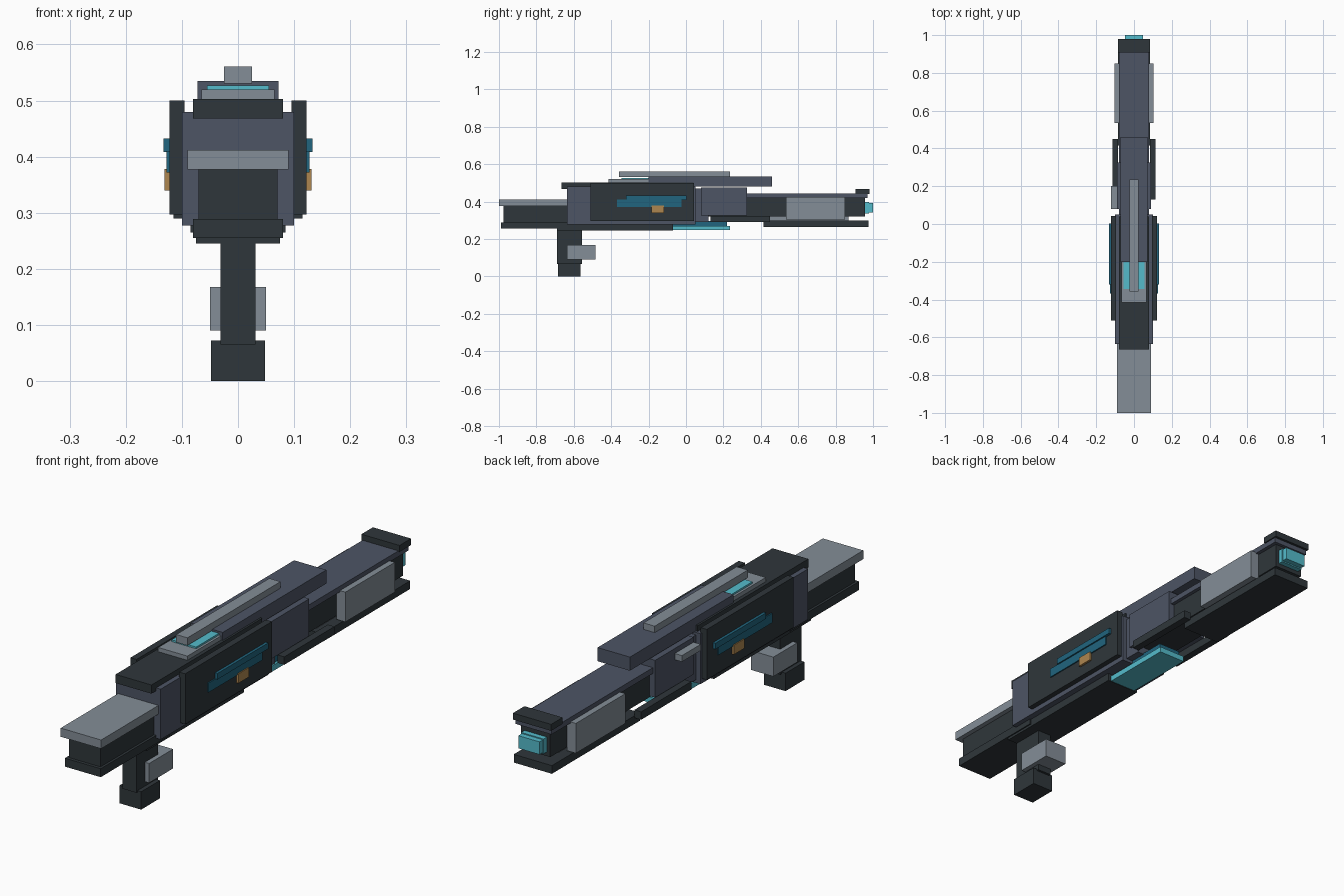
import bpy
import bmesh

default = bpy.data.objects.get("Cube")
if default:
    bpy.data.objects.remove(default, do_unlink=True)


def make_material(name, red, green, blue):
    material = bpy.data.materials.new(name)
    color = (red, green, blue, 1)
    material.diffuse_color = color
    material.use_nodes = True
    shader = next(n for n in material.node_tree.nodes if n.type == "BSDF_PRINCIPLED")
    shader.inputs["Base Color"].default_value = color
    return material


charcoal = make_material("charcoal", .028, .037, .043)
slate = make_material("slate", .075, .09, .13)
steel = make_material("steel", .23, .27, .31)
cyan = make_material("glow cyan", .09, .5, .6)
teal = make_material("deep teal", .015, .13, .21)
amber = make_material("amber", .42, .24, .08)


def box(name, material, x, y, z):
    """Box spanning the (low, high) range given on every axis."""
    mesh = bpy.data.meshes.new(name)
    bm = bmesh.new()
    bmesh.ops.create_cube(bm, size=1)
    for vert in bm.verts:
        for axis, (low, high) in enumerate((x, y, z)):
            vert.co[axis] = high if vert.co[axis] > 0 else low
    bm.to_mesh(mesh)
    bm.free()
    mesh.materials.append(material)
    part = bpy.data.objects.new(name, mesh)
    bpy.context.collection.objects.link(part)
    return part


def centred(name, material, half_width, y, z):
    return box(name, material, (-half_width, half_width), y, z)


def pair(name, material, inner, outer, y, z):
    box("left_" + name, material, (inner, outer), y, z)
    box("right_" + name, material, (-outer, -inner), y, z)


# Stock
centred("stock_top_plate", steel, .09, (-1, -.62), (.377, .412))
centred("stock_core", charcoal, .07, (-.975, -.6), (.28, .377))
centred("stock_bottom_plate", charcoal, .08, (-.988, -.55), (.255, .289))

# Receiver
centred("receiver_body", slate, .1, (-.635, .05), (.277, .48))
centred("receiver_top_cover", charcoal, .08, (-.665, .04), (.468, .503))
centred("receiver_belly_plate", charcoal, .075, (-.69, -.07), (.245, .28))
centred("rear_receiver_body", slate, .09, (.08, .325), (.325, .475))
centred("receiver_joint", slate, .08, (.04, .12), (.29, .47))

# Side panels and their inlays
pair("side_panel", charcoal, .095, .122, (-.51, .042), (.297, .5))
pair("upper_light_strip", teal, .12, .133, (-.32, .003), (.408, .432))
pair("lower_light_strip", teal, .12, .127, (-.368, -.025), (.372, .41))
pair("indicator", amber, .12, .131, (-.185, -.118), (.34, .378))
pair("lower_side_rail", charcoal, .085, .115, (.13, .45), (.29, .322))
box("bolt_handle", steel, (-.122, -.085), (.08, .2), (.43, .455))

# Upper housing and sight
centred("upper_housing", slate, .072, (-.2, .46), (.48, .535))
centred("sight_base", steel, .065, (-.415, -.19), (.5, .52))
centred("sight_glow", cyan, .055, (-.345, -.19), (.515, .527))
centred("sight_rail", steel, .025, (-.358, .235), (.53, .561))

# Underside energy cell
centred("energy_cell", cyan, .06, (-.13, .235), (.247, .27))
centred("energy_cell_base", teal, .05, (-.11, .22), (.27, .295))

# Grip
centred("grip", charcoal, .031, (-.69, -.555), (.065, .26))
centred("grip_cap", charcoal, .048, (-.685, -.565), (0, .072))
centred("trigger_block", steel, .05, (-.637, -.485), (.09, .168))

# Barrel
centred("barrel_core", charcoal, .065, (.04, .88), (.32, .425))
centred("barrel_top_beam", slate, .08, (.3, .97), (.42, .443))
centred("barrel_lower_beam", charcoal, .085, (.415, .975), (.265, .298))
centred("barrel_spacer", steel, .04, (.44, .87), (.295, .322))
pair("barrel_side_plate", steel, .065, .104, (.535, .85), (.305, .425))

# Muzzle
centred("muzzle_block", charcoal, .065, (.87, .957), (.32, .422))
centred("muzzle_top_cap", charcoal, .085, (.907, .98), (.44, .466))
centred("emitter_base", cyan, .05, (.95, .978), (.337, .397))
centred("emitter_tip", cyan, .047, (.975, 1), (.342, .393))
